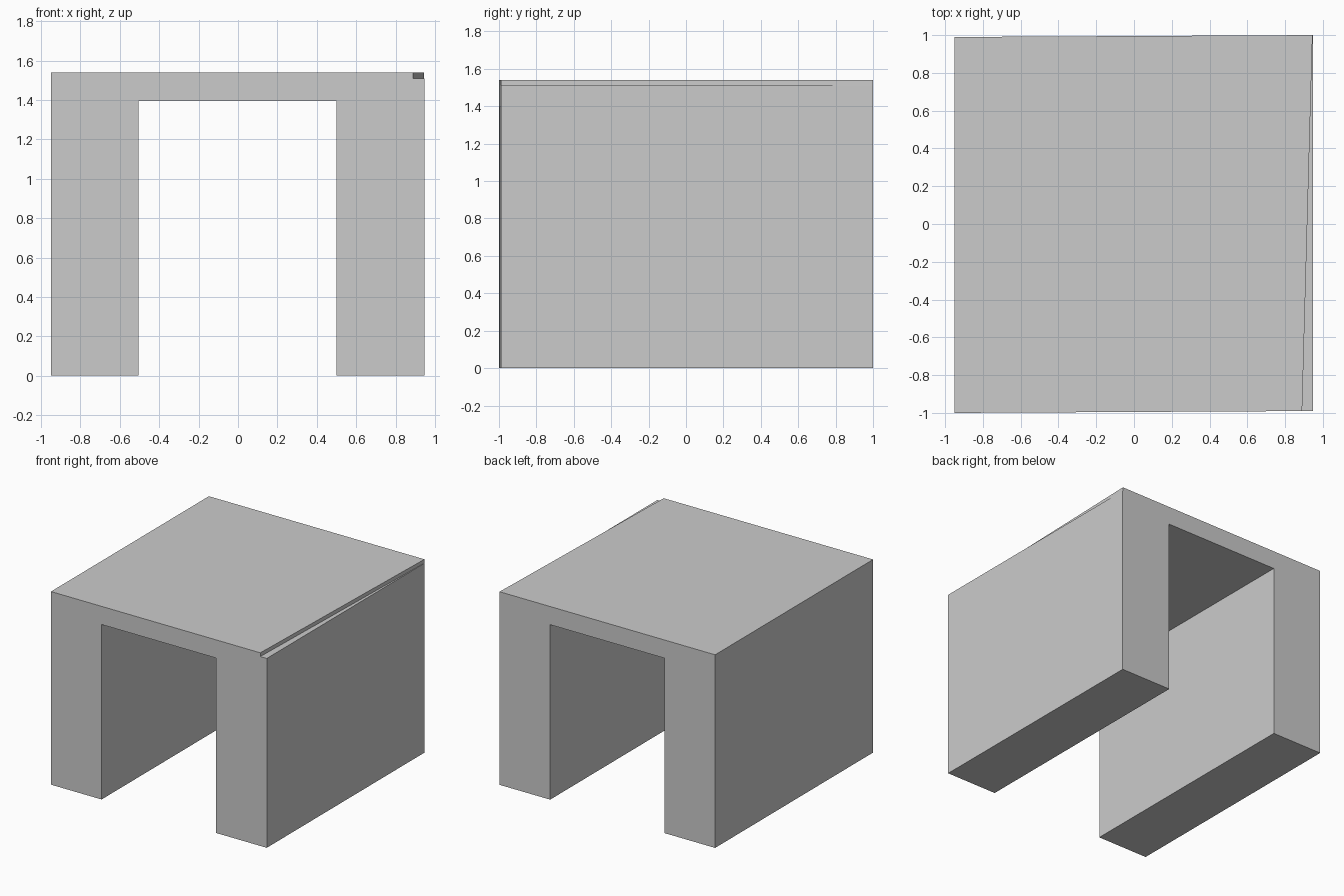
import bpy, bmesh

if "Cube" in bpy.data.objects:
    bpy.data.objects.remove(bpy.data.objects["Cube"])

# Archway cross-section; "lip" is where the recessed right top edge starts
def section(lip):
    return [(-0.95, 0), (-0.505, 0), (-0.505, 1.395), (0.5, 1.395), (0.5, 0),
            (0.947, 0), (0.947, 1.51), (lip, 1.51), (lip, 1.54), (-0.95, 1.54)]

bm = bmesh.new()

# End faces are very slightly skewed across the width
def ring(y, lip):
    return [bm.verts.new((x, y + 0.005 * x / 0.95, z)) for x, z in section(lip)]

front = ring(-0.995, 0.89)
back = ring(0.995, 0.945)

# Loft from front to back; the edge recess tapers away toward the back
bm.faces.new(front)
bm.faces.new(back[::-1])
n = len(front)
for i in range(n):
    j = (i + 1) % n
    bm.faces.new((front[i], back[i], back[j], front[j]))
bmesh.ops.recalc_face_normals(bm, faces=bm.faces[:])

mesh = bpy.data.meshes.new("archway_block")
bm.to_mesh(mesh)
bm.free()
bpy.context.collection.objects.link(bpy.data.objects.new("archway_block", mesh))
